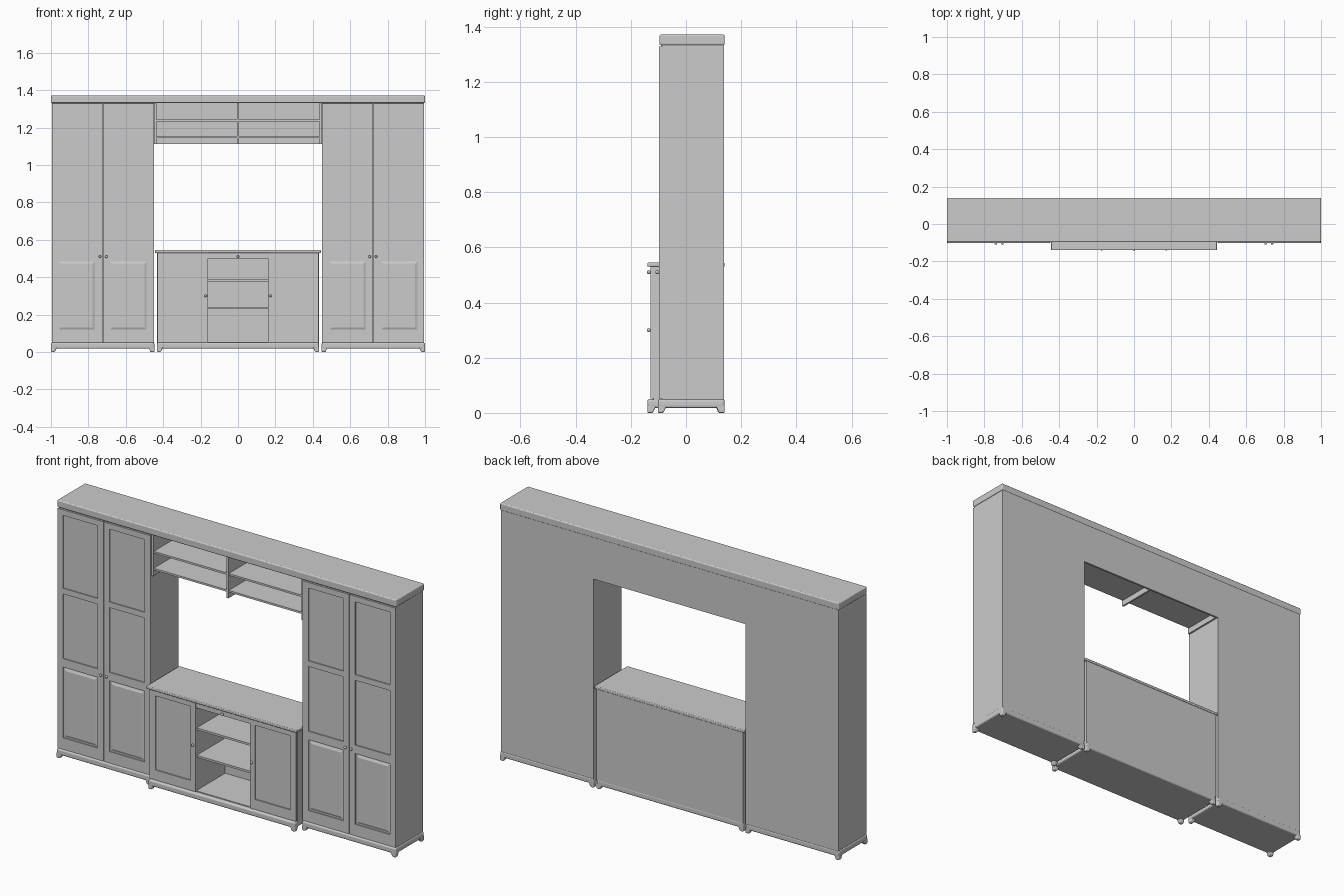
import bpy, bmesh
from mathutils import Matrix, Vector

if "Cube" in bpy.data.objects:
    bpy.data.objects.remove(bpy.data.objects["Cube"])


def box(bm, x0, x1, y0, y1, z0, z1):
    c = Vector(((x0 + x1) / 2, (y0 + y1) / 2, (z0 + z1) / 2))
    m = Matrix.Translation(c) @ Matrix.Diagonal((abs(x1 - x0), y1 - y0, z1 - z0, 1))
    return bmesh.ops.create_cube(bm, size=1, matrix=m)["verts"]


def finish(name, bm, bevel=0, segments=2):
    bmesh.ops.recalc_face_normals(bm, faces=bm.faces)
    me = bpy.data.meshes.new(name)
    bm.to_mesh(me)
    bm.free()
    ob = bpy.data.objects.new(name, me)
    bpy.context.collection.objects.link(ob)
    if bevel:
        mod = ob.modifiers.new("bevel", "BEVEL")
        mod.width, mod.segments = bevel, segments
    return ob


def boxes(name, items, bevel=0, segments=2):
    bm = bmesh.new()
    for it in items:
        box(bm, *it)
    return finish(name, bm, bevel, segments)


def door(name, x0, x1, z0, z1, y0, y1, px0, px1, rows, raised):
    """Frame of stiles and rails around recessed panels; rows = (low, high)."""
    bm = bmesh.new()
    box(bm, x0, px0, y0, y1, z0, z1)
    box(bm, px1, x1, y0, y1, z0, z1)
    edges = [z0] + [z for r in rows for z in r] + [z1]
    for a, b in zip(edges[::2], edges[1::2]):
        box(bm, px0, px1, y0, y1, a, b)
    for i, (a, b) in enumerate(rows):
        box(bm, px0, px1, y0 + 0.006, y1, a, b)
        if i in raised:  # fielded panel with sloping border
            vs = box(bm, px0 + .004, px1 - .004, y0 + .001, y0 + .007, a + .004, b - .004)
            cx, cz = (px0 + px1) / 2, (a + b) / 2
            for v in vs:
                if v.co.y < y0 + 0.003:
                    v.co.x -= 0.014 if v.co.x > cx else -0.014
                    v.co.z -= 0.014 if v.co.z > cz else -0.014
    bmesh.ops.remove_doubles(bm, verts=bm.verts, dist=1e-5)
    return finish(name, bm)


def plinth(name, x0, x1, y0, y1):
    """Moulded base with four bracket feet."""
    boxes(name, [(x0, x1, y0, y1, 0.018, 0.05)], 0.008, 3)
    bm = bmesh.new()
    for fx, sx in ((x0, 1), (x1, -1)):
        for fy, sy in ((y0, 1), (y1, -1)):
            ex, ey = fx + sx * 0.034, fy + sy * 0.034
            vs = box(bm, min(fx, ex), max(fx, ex), min(fy, ey), max(fy, ey), 0, 0.03)
            for v in vs:  # narrow the toe towards the outer corner
                if v.co.z < 0.01:
                    v.co.x = fx + (v.co.x - fx) * 0.6
                    v.co.y = fy + (v.co.y - fy) * 0.6
    finish(name + "_feet", bm, 0.005, 3)


def knob(name, x, y, z):
    bm = bmesh.new()
    bmesh.ops.create_uvsphere(bm, u_segments=16, v_segments=10, radius=0.007,
                              matrix=Matrix.Translation((x, y, z)))
    bmesh.ops.create_cone(bm, cap_ends=True, segments=12, radius1=.003, radius2=.003, depth=.012,
                          matrix=Matrix.Translation((x, y + .006, z)) @ Matrix.Rotation(1.5708, 4, 'X'))
    for f in bm.faces:
        f.smooth = True
    finish(name, bm)


for s, side in ((-1, "left"), (1, "right")):
    def span(a, b):
        return (min(s * a, s * b), max(s * a, s * b))

    # Tall cupboard
    boxes(side + "_tall_carcass", [(*span(0.448, 0.995), -0.087, 0.138, 0.045, 1.335)])
    plinth(side + "_tall_plinth", *span(0.447, 1.0), -0.102, 0.14)
    for tag, a, b, pa, pb in (("inner", 0.449, 0.7215, 0.483, 0.69),
                              ("outer", 0.7245, 0.995, 0.759, 0.965)):
        door(f"{side}_{tag}_tall_door", *span(a, b), 0.052, 1.328, -0.097, -0.086,
             *span(pa, pb), [(0.113, 0.49), (0.535, 0.88), (0.91, 1.298)], {0})
    knob(side + "_inner_tall_knob", s * 0.704, -0.104, 0.51)
    knob(side + "_outer_tall_knob", s * 0.738, -0.104, 0.51)

    # Low cupboard beside the open niche
    boxes(side + "_low_carcass", [(*span(0.163, 0.433), -0.117, 0.137, 0.045, 0.532)])
    door(side + "_low_door", *span(0.16, 0.431), 0.052, 0.53, -0.128, -0.116,
         *span(0.19, 0.398), [(0.105, 0.5)], set())
    knob(side + "_low_knob", s * 0.173, -0.135, 0.30)

# Cornice running across the whole unit
boxes("cornice", [(-1, 1, -0.096, 0.14, 1.332, 1.371)], 0.006, 3)

# Low centre unit: base, counter, open niche and slim drawer
plinth("centre_plinth", -0.433, 0.433, -0.14, 0.138)
boxes("countertop", [(-0.444, 0.444, -0.14, 0.14, 0.53, 0.545)], 0.004, 3)
boxes("niche_back", [(-0.165, 0.165, 0.125, 0.137, 0.045, 0.532)])
boxes("niche_floor", [(-0.165, 0.165, -0.12, 0.13, 0.045, 0.054)])
boxes("niche_shelves", [(-0.164, 0.164, -0.115, 0.126, z, z + 0.011) for z in (0.23, 0.376)])
boxes("slim_drawer", [(-0.16, 0.16, -0.127, 0.126, 0.499, 0.531)], 0.002)
knob("drawer_knob", 0, -0.135, 0.51)

# Hanging shelf between the tall cupboards
boxes("hanging_back", [(-0.448, 0.448, 0.127, 0.138, 1.112, 1.335)])
boxes("hanging_shelves", [(-0.447, 0.447, -0.085, 0.128, z, z + 0.01) for z in (1.143, 1.233)])
boxes("hanging_dividers", [(x - 0.005, x + 0.005, -0.088, 0.128, 1.112, 1.334)
                           for x in (-0.442, 0, 0.442)])
